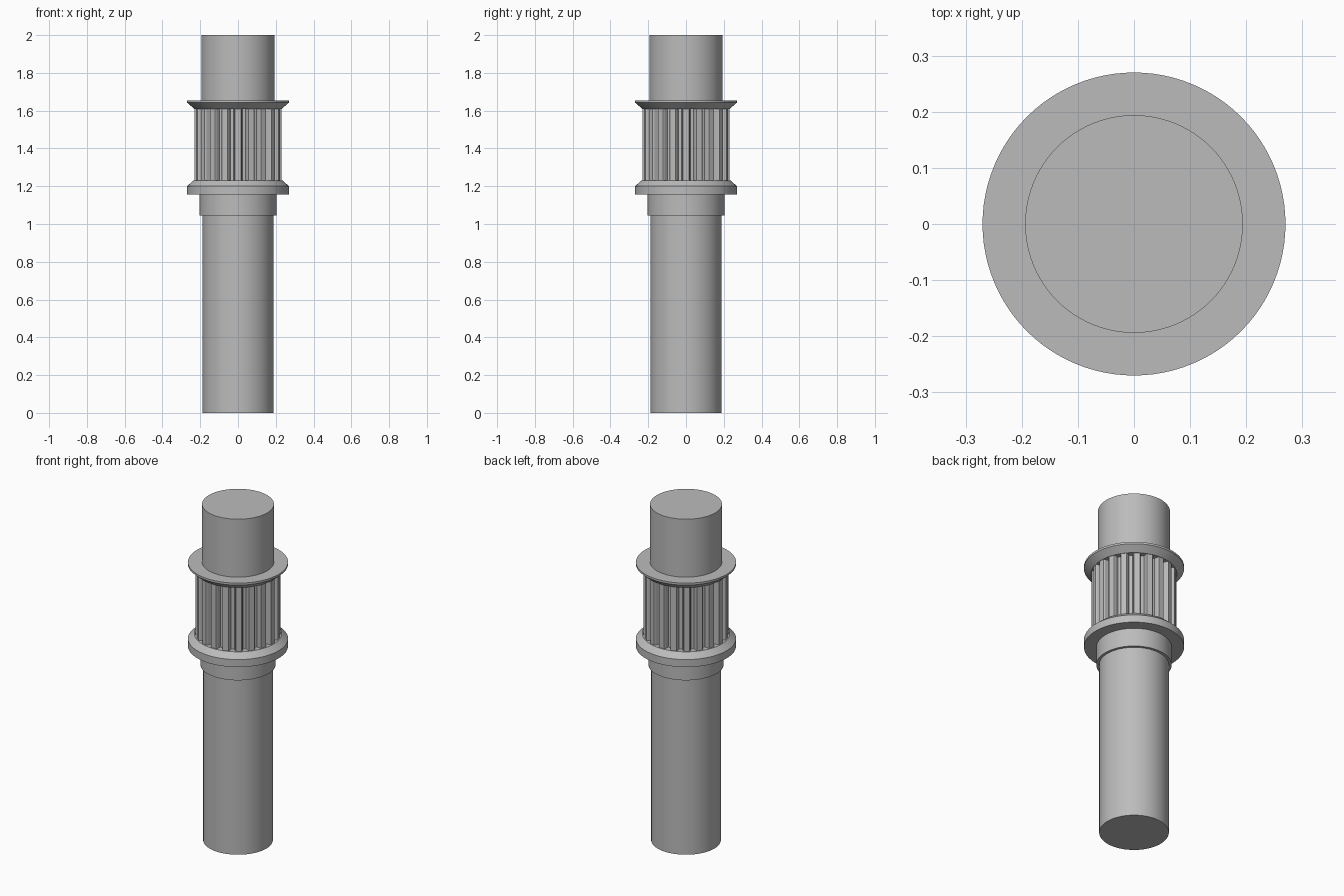
import bpy, bmesh, math

cube = bpy.data.objects.get("Cube")
if cube:
    bpy.data.objects.remove(cube, do_unlink=True)

steel = bpy.data.materials.new("grey_steel")
steel.use_nodes = True
GREY = (0.5, 0.5, 0.5, 1)
steel.diffuse_color = GREY
steel.node_tree.nodes["Principled BSDF"].inputs["Base Color"].default_value = GREY


def finish(name, bm):
    bmesh.ops.recalc_face_normals(bm, faces=bm.faces)
    mesh = bpy.data.meshes.new(name)
    bm.to_mesh(mesh)
    bm.free()
    mesh.materials.append(steel)
    obj = bpy.data.objects.new(name, mesh)
    bpy.context.collection.objects.link(obj)
    bpy.ops.object.select_all(action="DESELECT")
    obj.select_set(True)
    bpy.context.view_layer.objects.active = obj
    bpy.ops.object.shade_smooth_by_angle(angle=math.radians(25))


def loft(name, outlines):
    """Skin a stack of (outline, z) rings and cap both ends."""
    bm = bmesh.new()
    rings = [[bm.verts.new((x, y, z)) for x, y in pts] for pts, z in outlines]
    n = len(rings[0])
    for low, high in zip(rings, rings[1:]):
        for i in range(n):
            j = (i + 1) % n
            bm.faces.new((low[i], low[j], high[j], high[i]))
    bm.faces.new(rings[0])
    bm.faces.new(rings[-1])
    finish(name, bm)


def polar(r, a):
    return r * math.sin(a), r * math.cos(a)


def turned(name, profile, sides=96):
    circle = lambda r: [polar(r, math.tau * i / sides) for i in range(sides)]
    loft(name, [(circle(r), z) for r, z in profile])


# Shaft and collar
turned("lower_shaft", [(0.188, 0), (0.188, 1.045)])
turned("collar", [(0.203, 1.045), (0.203, 1.155)])
turned("upper_shaft", [(0.194, 1.655), (0.194, 2)])

# Belt guide flanges with bevelled inner edges
turned("lower_flange", [(0.27, 1.155), (0.27, 1.2), (0.236, 1.23)])
turned("upper_flange", [(0.232, 1.61), (0.27, 1.643), (0.27, 1.655)])

# Toothed drum: one tooth is repeated around the axis
TEETH = 20
TOOTH = [(0.2, -0.36), (0.223, -0.29), (0.23, -0.22),
         (0.23, 0.22), (0.223, 0.29), (0.2, 0.36)]
pitch = math.tau / TEETH
gear = [polar(r, (k + t) * pitch) for k in range(TEETH) for r, t in TOOTH]
loft("toothed_drum", [(gear, 1.23), (gear, 1.61)])
